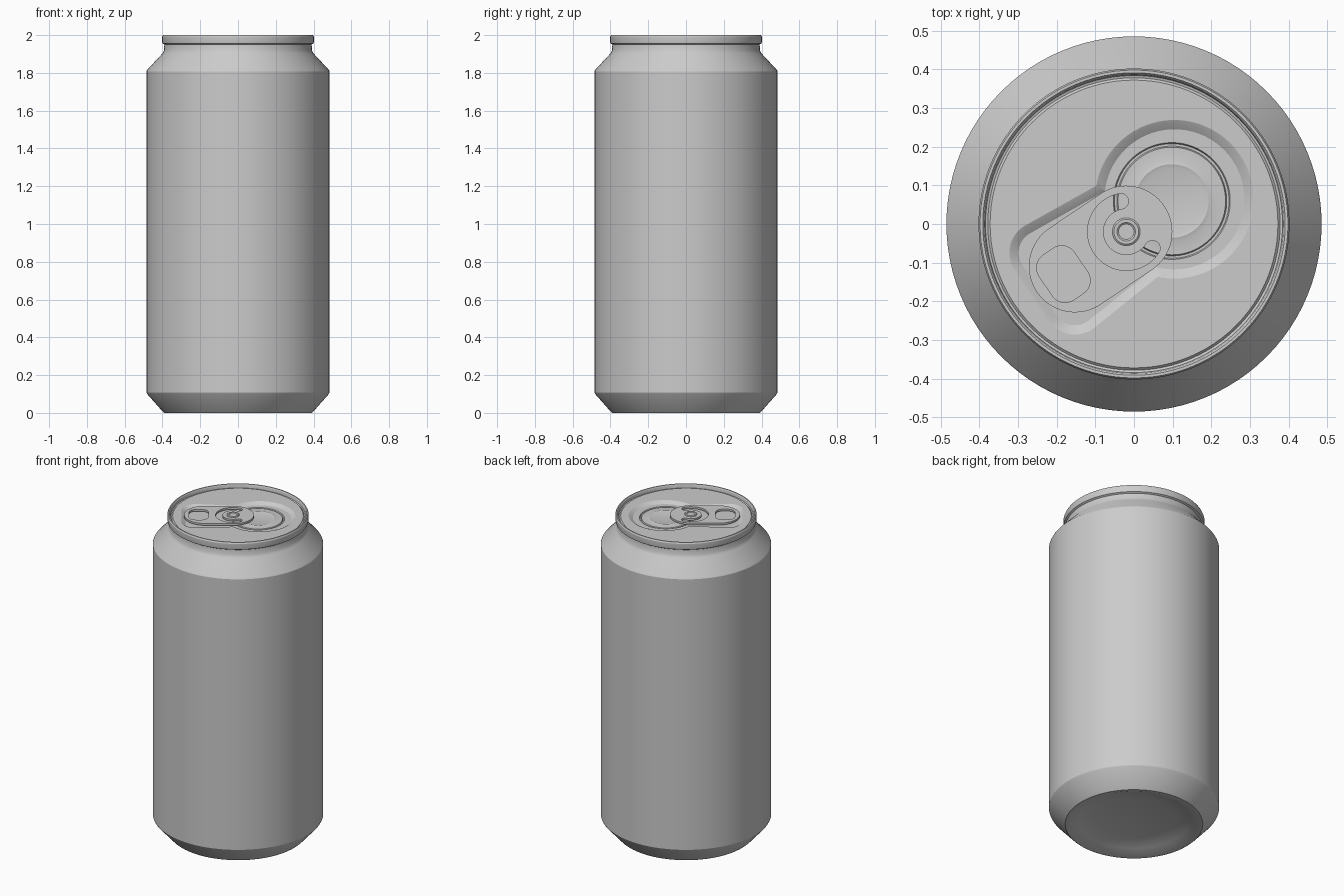
import bpy, bmesh, math
from mathutils import Matrix

if "Cube" in bpy.data.objects:
    bpy.data.objects.remove(bpy.data.objects["Cube"])

metal = bpy.data.materials.new("brushed grey metal")
metal.diffuse_color = (0.6, 0.6, 0.6, 1)
metal.use_nodes = True
metal.node_tree.nodes["Principled BSDF"].inputs["Base Color"].default_value = metal.diffuse_color

LID, FLOOR, TAB = 1.982, 1.967, 1.990
# The opener lies along a diagonal axis through the rivet
OPENER = Matrix.Translation((-0.02, -0.02, 0)) @ Matrix.Rotation(math.radians(34), 4, 'Z')


def arc(cx, cy, r, a0, a1, n=16):
    """Points of an arc, angles in degrees."""
    return [(cx + r * math.cos(math.radians(a0 + (a1 - a0) * i / n)),
             cy + r * math.sin(math.radians(a0 + (a1 - a0) * i / n))) for i in range(n + 1)]


def circle(cx, cy, r, n=96):
    return arc(cx, cy, r, 0, 360, n)[:-1]


def world(points):
    """Opener coordinates to can coordinates."""
    return [(OPENER @ Matrix.Translation((x, y, 0))).translation[:2] for x, y in points]


def add_loop(bm, points, z):
    return [bm.verts.new((x, y, z)) for x, y in points]


def skin(bm, loops):
    """Quads between successive closed loops."""
    for a, b in zip(loops, loops[1:]):
        n = len(a)
        for i in range(n):
            j = (i + 1) % n
            bm.faces.new((a[i], a[j], b[j], b[i]))


def fill(bm, loops):
    """Flat face, facing up, between an outline and its holes."""
    edges = []
    for loop in loops:
        for i, v in enumerate(loop):
            w = loop[(i + 1) % len(loop)]
            edges.append(bm.edges.get((v, w)) or bm.edges.new((v, w)))
    res = bmesh.ops.triangle_fill(bm, edges=edges, use_beauty=True, normal=(0, 0, 1))
    for f in res["geom"]:
        if isinstance(f, bmesh.types.BMFace):
            f.normal_update()
            if f.normal.z < 0:
                f.normal_flip()


def finish(bm, name):
    bmesh.ops.remove_doubles(bm, verts=bm.verts, dist=0.00005)
    me = bpy.data.meshes.new(name)
    bm.to_mesh(me)
    bm.free()
    me.materials.append(metal)
    ob = bpy.data.objects.new(name, me)
    bpy.context.collection.objects.link(ob)
    bpy.ops.object.select_all(action='DESELECT')
    ob.select_set(True)
    bpy.context.view_layer.objects.active = ob
    bpy.ops.object.shade_smooth_by_angle(angle=math.radians(25))
    return ob


def lathe(bm, profile, cx=0, cy=0, n=96):
    skin(bm, [add_loop(bm, circle(cx, cy, max(r, 0.00001), n), z) for r, z in profile])


# Can body: domed base, wall, neck and rolled rim
bm = bmesh.new()
lathe(bm, [(0, 0.045), (0.235, 0.045), (0.315, 0.022), (0.375, 0.0), (0.392, 0.0), (0.398, 0.006),
           (0.481, 0.1), (0.485, 0.108), (0.485, 1.808), (0.481, 1.816), (0.400, 1.903),
           (0.392, 1.918), (0.390, 1.95), (0.400, 1.956), (0.402, 1.965), (0.402, 1.992),
           (0.398, 2.0), (0.391, 2.0), (0.387, 1.995), (0.384, 1.978), (0.378, 1.976),
           (0.372, LID)])
finish(bm, "can_body")


# Lid with a keyhole pocket
def pocket(o):
    h, r, R = 0.142 - o, 0.082 - o, 0.205 - o
    H = 0.160 - o
    a = 180 - math.degrees(math.asin(h / R))
    return world(arc(0.15, 0, R, -a, a, 64)
                 + arc(-0.213, H - r, r, 90, 180) + arc(-0.213, r - H, r, 180, 270))


MX, MY = world([(0.142, 0)])[0]
bm = bmesh.new()
top = add_loop(bm, pocket(0), LID)
mid = add_loop(bm, pocket(0.006), LID - 0.003)
low = add_loop(bm, pocket(0.024), FLOOR)
skin(bm, [top, mid, low])
fill(bm, [add_loop(bm, circle(0, 0, 0.372), LID), top])

# Mouth panel with score groove and raised bead
rings = [(0.151, FLOOR), (0.148, FLOOR - 0.006), (0.142, FLOOR - 0.006), (0.139, FLOOR),
         (0.105, FLOOR), (0.095, FLOOR + 0.003), (0.085, FLOOR), (0.00001, FLOOR)]
loops = [add_loop(bm, circle(MX, MY, r), z) for r, z in rings]
skin(bm, loops)
fill(bm, [low, loops[0]])
finish(bm, "lid")

# Pull tab: rounded plate with finger hole and C-shaped slot
bm = bmesh.new()
outline = arc(0, 0, 0.119, -90, 90, 32) + arc(-0.16, 0, 0.119, 90, 270, 32)
hole = []
for sx, sy, a in ((1, 1, 0), (-1, 1, 90), (-1, -1, 180), (1, -1, 270)):
    hole += arc(-0.196 + sx * 0.015, sy * 0.030, 0.040, a, a + 90, 10)
slot = (arc(0, 0, 0.100, 66, 294, 40) + arc(0.0325, -0.0731, 0.020, -66, 114, 8)[1:-1]
        + arc(0, 0, 0.060, 294, 66, 40) + arc(0.0325, 0.0731, 0.020, 246, 426, 8)[1:-1])
shapes = [world(s) for s in (outline, hole, slot)]
upper = [add_loop(bm, s, TAB) for s in shapes]
lower = [add_loop(bm, s, TAB - 0.012) for s in shapes]
fill(bm, upper)
fill(bm, lower)
for f in bm.faces:
    if f.calc_center_median().z < TAB - 0.006:
        f.normal_flip()
for a, b in zip(lower, upper):
    skin(bm, [a, b])
bmesh.ops.recalc_face_normals(bm, faces=bm.faces)
finish(bm, "pull_tab")

# Rivet holding the tab
bm = bmesh.new()
lathe(bm, [(0.036, FLOOR), (0.036, TAB + 0.002), (0.032, TAB + 0.005), (0.024, TAB + 0.005),
           (0.020, TAB + 0.002), (0, TAB + 0.002)], -0.02, -0.02, 48)
finish(bm, "rivet")
